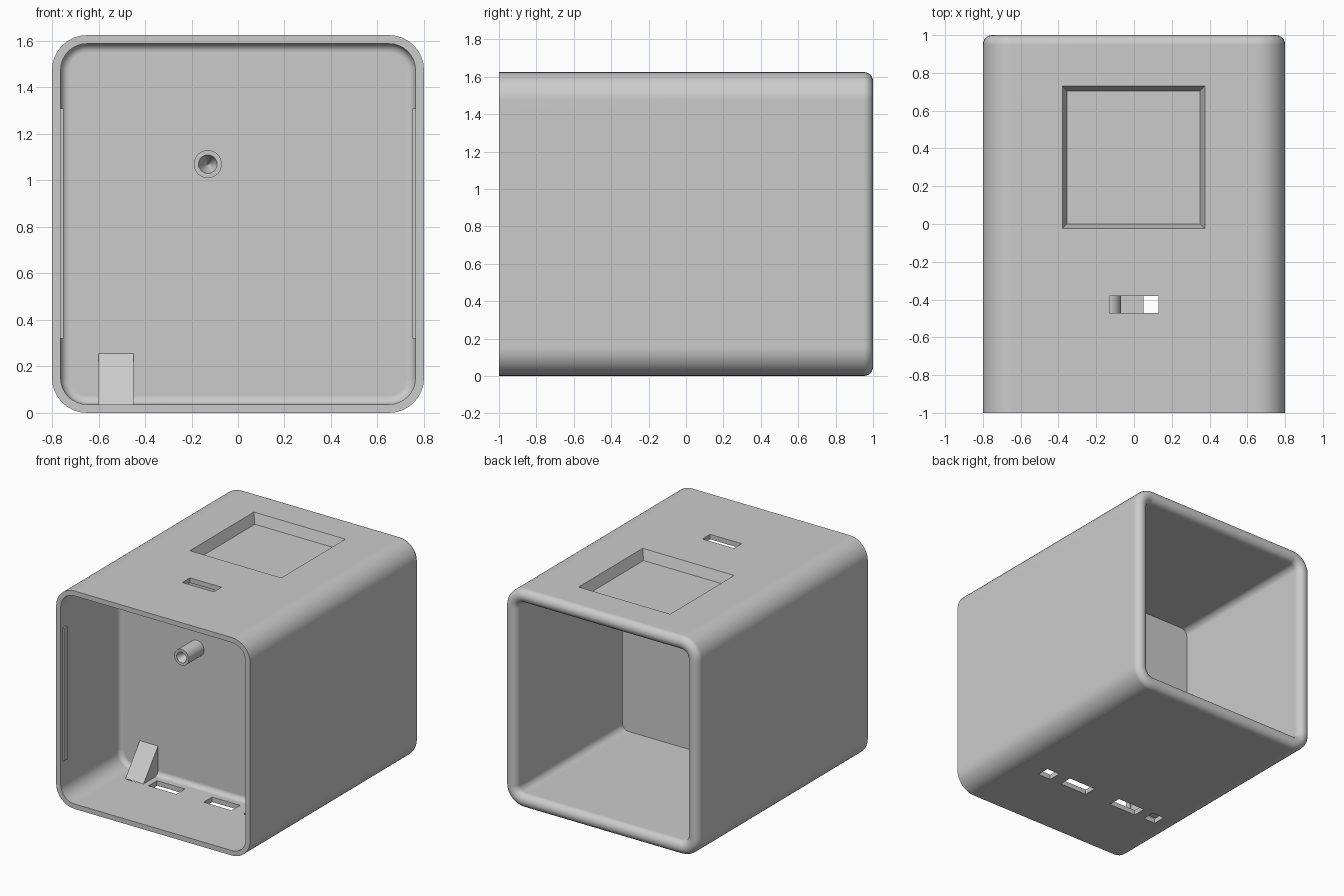
import bpy, bmesh, math
from mathutils import Vector

if "Cube" in bpy.data.objects:
    bpy.data.objects.remove(bpy.data.objects["Cube"], do_unlink=True)

W, H, R = 0.8, 1.625, 0.15      # half width, height, corner radius
WALL_F, WALL_FRONT_Y, WALL_BACK_Y = 0.037, -0.30, -0.25

grey = bpy.data.materials.new("plain_grey")
grey.use_nodes = True
grey.diffuse_color = (0.6, 0.6, 0.6, 1)
grey.node_tree.nodes["Principled BSDF"].inputs["Base Color"].default_value = (0.6, 0.6, 0.6, 1)


def finish(name, bm):
    bmesh.ops.recalc_face_normals(bm, faces=bm.faces)
    me = bpy.data.meshes.new(name)
    bm.to_mesh(me)
    bm.free()
    me.materials.append(grey)
    ob = bpy.data.objects.new(name, me)
    bpy.context.collection.objects.link(ob)
    return ob


def loft(name, rings):
    """Skin a list of equal-length point rings and cap both ends."""
    bm = bmesh.new()
    loops = [[bm.verts.new(p) for p in ring] for ring in rings]
    n = len(loops[0])
    for a, b in zip(loops, loops[1:]):
        for i in range(n):
            j = (i + 1) % n
            bm.faces.new((a[i], a[j], b[j], b[i]))
    bm.faces.new(loops[0])
    bm.faces.new(loops[-1])
    return finish(name, bm)


def rounded_ring(inset, y, seg=8):
    """Rounded rectangle in the xz plane, inset from the outer profile."""
    r = max(R - inset, 0.03)
    cx, cz = W - inset - r, H / 2 - inset - r
    pts = []
    for q, (sx, sz) in enumerate(((1, 1), (-1, 1), (-1, -1), (1, -1))):
        for k in range(seg + 1):
            a = (q + k / seg) * math.pi / 2
            pts.append(Vector((sx * cx + r * math.cos(a), y,
                               H / 2 + sz * cz + r * math.sin(a))))
    return pts


def circle(r, x, y, z, n=32):
    return [Vector((x + r * math.cos(i * math.tau / n), y,
                    z + r * math.sin(i * math.tau / n))) for i in range(n)]


def rect(x0, x1, y0, y1, z, grow=0):
    return [Vector(p) for p in ((x0 - grow, y0 - grow, z), (x1 + grow, y0 - grow, z),
                                (x1 + grow, y1 + grow, z), (x0 - grow, y1 + grow, z))]


def block(name, x0, x1, y0, y1, z0, z1, flare=0):
    return loft(name, [rect(x0, x1, y0, y1, z0), rect(x0, x1, y0, y1, z1, flare)])


# Shell: partition, front bay, front rim, outside, rounded back rim, back bay
fillet = [rounded_ring(WALL_F * (2 - math.sin(t)), WALL_FRONT_Y - WALL_F * (1 - math.cos(t)))
          for t in (i * math.pi / 12 for i in range(7))]
rim = [rounded_ring(0.05 * (1 - math.cos(t)), 0.95 + 0.05 * math.sin(t))
       for t in (i * math.pi / 12 for i in range(13))]
shell = loft("case_shell", fillet + [rounded_ring(WALL_F, -1), rounded_ring(0, -1)]
             + rim + [rounded_ring(0.1, WALL_BACK_Y)])

# Cutters: screen recess, top slot, connector slots in the floor
cutters = [
    block("recess_cutter", -0.355, 0.35, 0, 0.705, H - 0.075, H + 0.001, 0.025),
    block("top_slot_cutter", -0.13, 0.13, -0.47, -0.38, H - 0.2, H + 0.1),
]
for x0, x1 in ((-0.59, -0.49), (-0.405, -0.175), (0.05, 0.28), (0.38, 0.49)):
    cutters.append(block("floor_slot_cutter", x0, x1, -0.475, -0.375, -0.1, 0.06))

bpy.ops.object.select_all(action='DESELECT')
bpy.context.view_layer.objects.active = shell
for c in cutters:
    c.hide_render = True
    m = shell.modifiers.new("cut", 'BOOLEAN')
    m.operation, m.solver, m.object = 'DIFFERENCE', 'EXACT', c
    bpy.ops.object.modifier_apply(modifier=m.name)
    bpy.data.objects.remove(c, do_unlink=True)

# Screw boss with a conical pilot hole
boss = loft("screw_boss", [circle(r, -0.13, y, 1.07) for r, y in (
    (0.06, WALL_FRONT_Y + 0.02), (0.06, -0.48), (0.04, -0.48), (0.002, -0.38))])

# Wedge support against the partition
loft("wedge_support", [[Vector((x, y, z)) for y, z in (
    (-0.47, WALL_F), (WALL_FRONT_Y + 0.01, WALL_F), (WALL_FRONT_Y + 0.01, 0.255),
    (WALL_FRONT_Y, 0.255))] for x in (-0.6, -0.45)])

# Snap ridges inside the front opening
for side, s in (("left", 1), ("right", -1)):
    x0, x1 = sorted((s * 0.75, s * 0.77))
    block(side + "_snap_ridge", x0, x1, -0.98, -0.94, 0.32, 1.31)

# Smooth the rounded parts, keeping the edges crisp
for ob in (shell, boss):
    bpy.ops.object.select_all(action='DESELECT')
    ob.select_set(True)
    bpy.context.view_layer.objects.active = ob
    bpy.ops.object.shade_smooth_by_angle(angle=math.radians(35))
    ob.modifiers.new("even_normals", 'WEIGHTED_NORMAL').keep_sharp = True
